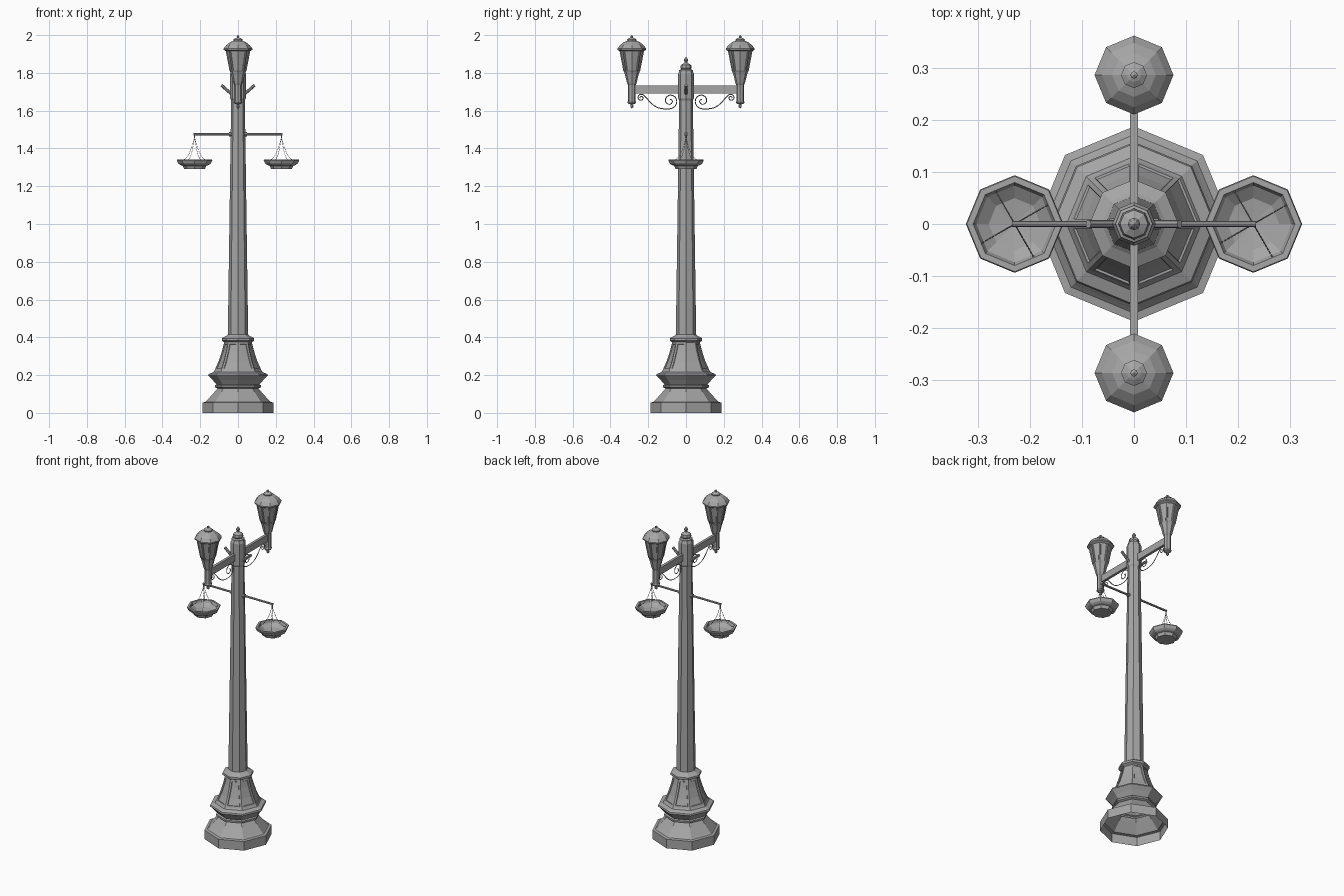
import bpy, bmesh, math
from mathutils import Vector, Matrix

if "Cube" in bpy.data.objects:
    bpy.data.objects.remove(bpy.data.objects["Cube"])

metal = bpy.data.materials.new("grey_metal")
metal.use_nodes = True
metal.diffuse_color = (0.38, 0.38, 0.38, 1)
metal.node_tree.nodes["Principled BSDF"].inputs["Base Color"].default_value = (0.38, 0.38, 0.38, 1)


def finish(name, bm, loc=(0, 0, 0)):
    mesh = bpy.data.meshes.new(name)
    bm.to_mesh(mesh)
    bm.free()
    mesh.materials.append(metal)
    obj = bpy.data.objects.new(name, mesh)
    obj.location = loc
    bpy.context.collection.objects.link(obj)
    return obj


def lathe(name, profile, loc=(0, 0, 0), panel_bands=(), border=0.01, depth=-0.004, sides=8):
    """Revolve (radius, height) points; optionally inset one panel per side."""
    bm = bmesh.new()
    rings = []
    for r, z in profile:
        if r == 0:
            rings.append([bm.verts.new((0, 0, z))] * sides)
        else:
            rings.append([bm.verts.new((r * math.cos(a), r * math.sin(a), z))
                          for a in (math.tau * i / sides for i in range(sides))])
    panels = [[] for _ in range(sides)]
    for band, (low, high) in enumerate(zip(rings, rings[1:])):
        for i in range(sides):
            j = (i + 1) % sides
            face = bm.faces.new(list(dict.fromkeys((low[i], low[j], high[j], high[i]))))
            if band in panel_bands:
                panels[i].append(face)
    for faces in panels:
        if faces:
            bmesh.ops.inset_region(bm, faces=faces, thickness=border, use_even_offset=True)
            bmesh.ops.inset_region(bm, faces=faces, thickness=0.002, depth=depth, use_even_offset=True)
    return finish(name, bm, loc)


def box(name, size, loc):
    bm = bmesh.new()
    bmesh.ops.create_cube(bm, size=1)
    bmesh.ops.scale(bm, vec=size, verts=bm.verts)
    return finish(name, bm, loc)


def rod(bm, a, b, radius, sides=8):
    a, b = Vector(a), Vector(b)
    turn = (b - a).to_track_quat('Z', 'Y').to_matrix().to_4x4()
    bmesh.ops.create_cone(bm, cap_ends=True, segments=sides, radius1=radius, radius2=radius,
                          depth=(b - a).length, matrix=Matrix.Translation((a + b) / 2) @ turn)


def rod_object(name, a, b, radius, sides=8):
    bm = bmesh.new()
    rod(bm, a, b, radius, sides)
    return finish(name, bm)


def wire(name, points, radius):
    curve = bpy.data.curves.new(name, 'CURVE')
    curve.dimensions = '3D'
    curve.bevel_depth = radius
    curve.bevel_resolution = 0
    curve.use_fill_caps = True
    spline = curve.splines.new('POLY')
    spline.points.add(len(points) - 1)
    for p, co in zip(spline.points, points):
        p.co = (*co, 1)
    curve.materials.append(metal)
    bpy.context.collection.objects.link(bpy.data.objects.new(name, curve))


def spiral(cy, cz, a0, a1, r0, r1, steps=28):
    out = []
    for k in range(steps + 1):
        t = k / steps
        a, r = math.radians(a0 + (a1 - a0) * t), r0 + (r1 - r0) * t
        out.append((cy + r * math.cos(a), cz + r * math.sin(a)))
    return out


# Hollow stepped foot and panelled bell
lathe("foot", [(0.188, 0), (0.188, 0.055), (0.172, 0.058), (0.165, 0.065), (0.125, 0.11),
               (0.108, 0.13), (0.122, 0.136), (0.122, 0.146), (0.113, 0.15), (0.135, 0.175),
               (0.158, 0.198), (0.155, 0.206), (0.13, 0.216)])
lathe("bell", [(0.13, 0.216), (0.124, 0.225), (0.102, 0.275), (0.084, 0.33), (0.073, 0.375),
               (0.086, 0.382), (0.086, 0.395), (0.062, 0.408), (0.054, 0.415)],
      panel_bands=(1, 2, 3))

# Tapered shaft
lathe("shaft", [(0.054, 0.405), (0.036, 1.67)])

# Head block, stepped cap and finial
lathe("head_block", [(0.034, 1.65), (0.042, 1.665), (0.042, 1.795), (0.036, 1.808), (0.036, 1.815),
                     (0.026, 1.82), (0.03, 1.827), (0.027, 1.842), (0.012, 1.85), (0.007, 1.854),
                     (0.007, 1.86), (0.012, 1.868), (0.007, 1.877), (0, 1.885)])

# Lamp arm running front to back
box("lamp_arm", (0.016, 0.57, 0.042), (0, 0, 1.712))

for side, label in ((-1, "front"), (1, "back")):
    # Lantern with panelled sides, domed roof and drop finial
    y = side * 0.287
    lathe(label + "_lantern_stem", [(0, 1.612), (0.008, 1.618), (0.008, 1.626), (0.004, 1.632),
                                    (0.02, 1.638), (0.023, 1.645), (0.02, 1.652), (0.02, 1.735),
                                    (0.025, 1.745), (0.036, 1.79), (0.041, 1.805), (0.045, 1.812)],
          (0, y, 0))
    lathe(label + "_lantern_body", [(0.045, 1.812), (0.066, 1.922)], (0, y, 0), (0,), 0.006, -0.003)
    lathe(label + "_lantern_roof", [(0.064, 1.915), (0.076, 1.922), (0.076, 1.929), (0.062, 1.947),
                                    (0.042, 1.963), (0.024, 1.97), (0.025, 1.977), (0.014, 1.984),
                                    (0.006, 1.987), (0.007, 1.995), (0, 2.0)], (0, y, 0))
    # Scrolled wire bracket below the arm
    path = spiral(0.238, 1.668, -405, 135, 0.003, 0.02)
    path += [(0.207, 1.665), (0.19, 1.645), (0.17, 1.627), (0.145, 1.614), (0.115, 1.609)]
    path += spiral(0.085, 1.652, -90, -630, 0.042, 0.006, 36)
    wire(label + "_scroll", [(0, side * py, pz) for py, pz in path], 0.0025)

for side, label in ((-1, "right"), (1, "left")):
    x = side * 0.23
    # Angled flag socket
    rod_object(label + "_flag_socket", (side * 0.02, 0, 1.675), (side * 0.088, 0, 1.735), 0.008)
    # Hanging bar with collar and hook
    rod_object(label + "_basket_bar", (0, 0, 1.475), (side * 0.235, 0, 1.475), 0.006)
    rod_object(label + "_bar_collar", (side * 0.03, 0, 1.475), (side * 0.047, 0, 1.475), 0.011)
    rod_object(label + "_bar_hook", (x, 0, 1.475), (x, 0, 1.455), 0.004, 6)
    # Hanging bowl
    lathe(label + "_basket", [(0, 1.29), (0.055, 1.29), (0.062, 1.308), (0.075, 1.312),
                              (0.086, 1.32), (0.094, 1.337), (0.092, 1.342), (0.08, 1.342),
                              (0.074, 1.328), (0.05, 1.312), (0, 1.305)], (x, 0, 0))
    # Sagging chains made of short links
    bm = bmesh.new()
    links = 14
    for turn in range(4):
        a = math.radians(30 + 90 * turn)
        pts = []
        for k in range(links + 1):
            t = (k / links) ** 1.4
            r = 0.084 * t
            pts.append(Vector((x + r * math.cos(a), r * math.sin(a), 1.338 + 0.122 * (1 - t) ** 2.5)))
        for p, q in zip(pts, pts[1:]):
            rod(bm, p, p.lerp(q, 0.75), 0.0014, 4)
    finish(label + "_chains", bm)
